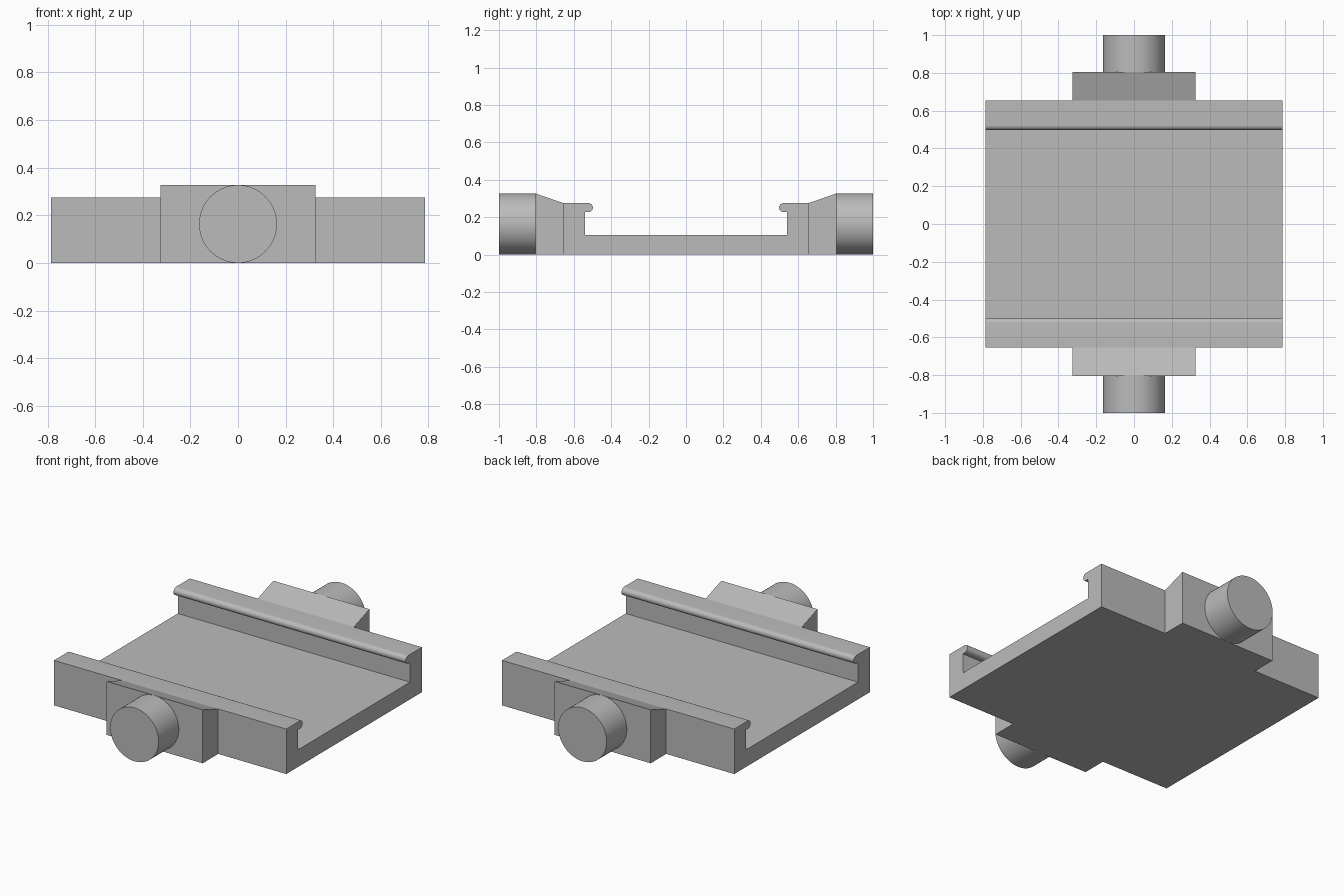
import bpy, bmesh
from math import sin, cos, pi, radians
from mathutils import Matrix

cube = bpy.data.objects.get("Cube")
if cube:
    bpy.data.objects.remove(cube)

grey = bpy.data.materials.new("plain grey")
grey.use_nodes = True
COLOUR = (0.5, 0.5, 0.5, 1)
grey.diffuse_color = COLOUR
grey.node_tree.nodes["Principled BSDF"].inputs["Base Color"].default_value = COLOUR

HALF_LENGTH, FLOOR_TOP, RAIL_TOP = 0.785, 0.105, 0.275
WALL_IN, WALL_OUT = 0.54, 0.655
LIP_R, LIP_TIP = 0.024, 0.498
BLOCK_HALF, BLOCK_OUT = 0.325, 0.805
PIN_R = 0.1635


def finish(name, bm):
    """Turn a bmesh into a shaded object."""
    bmesh.ops.recalc_face_normals(bm, faces=bm.faces)
    mesh = bpy.data.meshes.new(name)
    bm.to_mesh(mesh)
    bm.free()
    mesh.materials.append(grey)
    obj = bpy.data.objects.new(name, mesh)
    bpy.context.collection.objects.link(obj)
    bpy.ops.object.select_all(action='DESELECT')
    obj.select_set(True)
    bpy.context.view_layer.objects.active = obj
    bpy.ops.object.shade_smooth_by_angle(angle=radians(30))


def extrude_profile(name, profile, half):
    """Sweep a (y, z) outline along x."""
    bm = bmesh.new()
    face = bm.faces.new([bm.verts.new((-half, y, z)) for y, z in profile])
    swept = bmesh.ops.extrude_face_region(bm, geom=[face])["geom"]
    moved = [v for v in swept if isinstance(v, bmesh.types.BMVert)]
    bmesh.ops.translate(bm, verts=moved, vec=(2 * half, 0, 0))
    finish(name, bm)


# Channel tray: floor, two side walls and rounded inward lips
lip_y, lip_z = LIP_TIP + LIP_R, RAIL_TOP - LIP_R
lip = [(lip_y - LIP_R * sin(pi * i / 16), lip_z + LIP_R * cos(pi * i / 16))
       for i in range(17)]
side = [(WALL_OUT, 0), (WALL_OUT, RAIL_TOP), *lip,
        (WALL_IN, RAIL_TOP - 2 * LIP_R), (WALL_IN, FLOOR_TOP)]
extrude_profile("channel_tray", side + [(-y, z) for y, z in reversed(side)], HALF_LENGTH)

# Sloped mounting blocks and round pins at each end
for label, s in (("front", -1), ("back", 1)):
    block = [(WALL_OUT, 0), (BLOCK_OUT, 0), (BLOCK_OUT, 2 * PIN_R), (WALL_OUT, RAIL_TOP)]
    extrude_profile(label + "_block", [(s * y, z) for y, z in block], BLOCK_HALF)

    bm = bmesh.new()
    bmesh.ops.create_cone(
        bm, cap_ends=True, segments=64, radius1=PIN_R, radius2=PIN_R, depth=1 - BLOCK_OUT,
        matrix=Matrix.Translation((0, s * (1 + BLOCK_OUT) / 2, PIN_R))
        @ Matrix.Rotation(pi / 2, 4, 'X'))
    finish(label + "_pin", bm)
